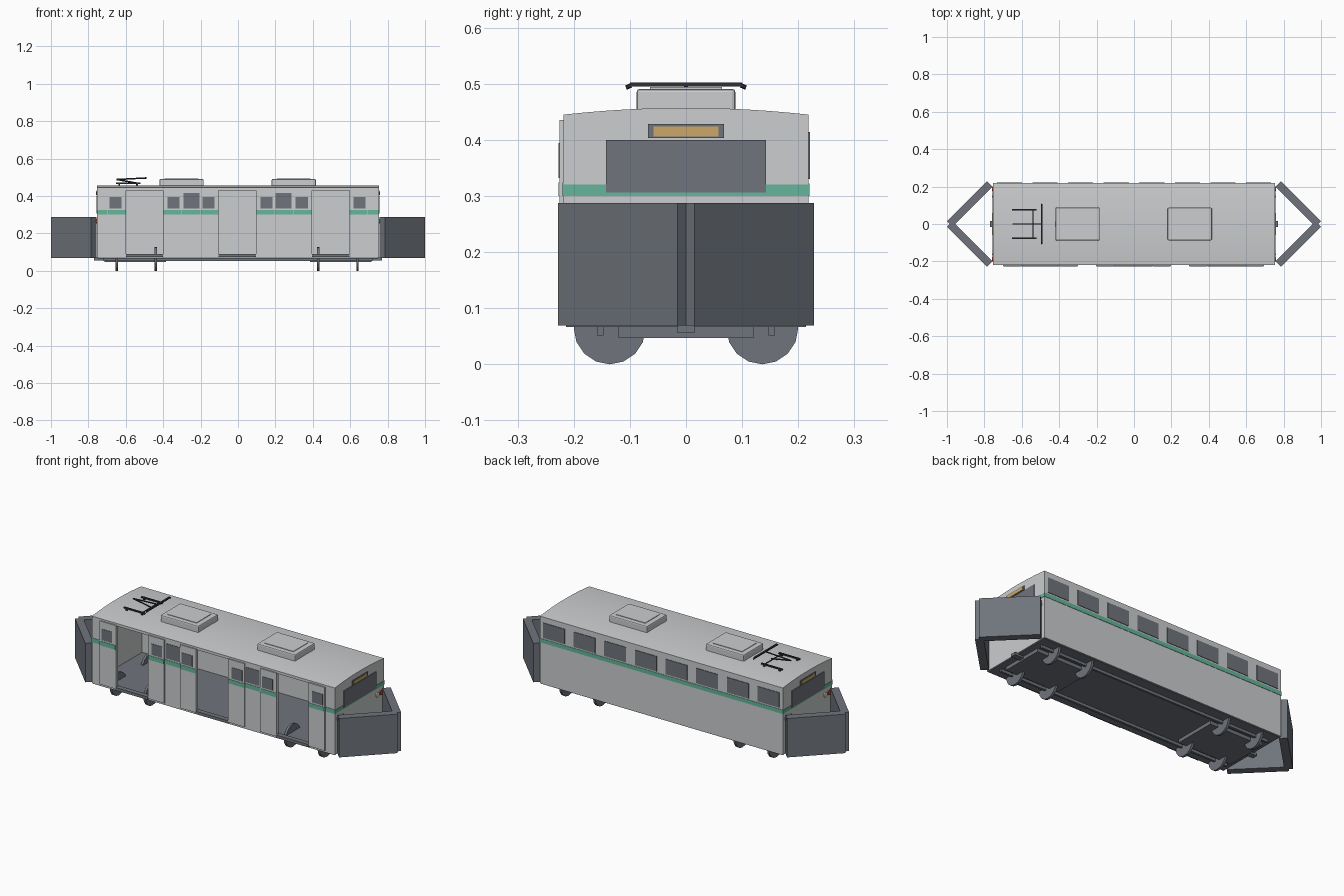
import bpy, bmesh, math
from mathutils import Vector, Matrix

if "Cube" in bpy.data.objects:
    bpy.data.objects.remove(bpy.data.objects["Cube"])


def mat(name, r, g, b):
    m = bpy.data.materials.new(name)
    m.diffuse_color = (r, g, b, 1)
    m.use_nodes = True
    m.node_tree.nodes["Principled BSDF"].inputs["Base Color"].default_value = m.diffuse_color
    return m


BODY = mat("light grey", 0.6, 0.61, 0.62)
SLATE = mat("slate grey", 0.16, 0.175, 0.2)
GREEN = mat("stripe green", 0.13, 0.47, 0.32)
AMBER = mat("amber", 0.6, 0.39, 0.14)
DARK = mat("near black", 0.03, 0.03, 0.035)
RED = mat("lamp red", 0.5, 0.06, 0.05)
LAMP = mat("lamp cream", 0.75, 0.7, 0.55)


def finish(name, bm, m):
    bmesh.ops.recalc_face_normals(bm, faces=bm.faces)
    me = bpy.data.meshes.new(name)
    bm.to_mesh(me)
    bm.free()
    ob = bpy.data.objects.new(name, me)
    bpy.context.collection.objects.link(ob)
    me.materials.append(m)
    return ob


def box(name, x, y, z, m, bevel=0.0, turn=0.0):
    """Box from (min, max) ranges, optionally turned about its own vertical axis."""
    bm = bmesh.new()
    c = Vector([(r[0] + r[1]) / 2 for r in (x, y, z)])
    s = [abs(r[1] - r[0]) for r in (x, y, z)]
    bmesh.ops.create_cube(bm, size=1, matrix=Matrix.Translation(c)
                          @ Matrix.Rotation(turn, 4, 'Z') @ Matrix.Diagonal((*s, 1)))
    if bevel:
        bmesh.ops.bevel(bm, geom=bm.edges[:], offset=bevel, segments=2, profile=0.5, affect='EDGES')
    return finish(name, bm, m)


def rod(name, a, b, r, m, sides=6):
    a, b = Vector(a), Vector(b)
    d = b - a
    bm = bmesh.new()
    bmesh.ops.create_cone(bm, cap_ends=True, segments=sides, radius1=r, radius2=r, depth=d.length,
                          matrix=Matrix.Translation((a + b) / 2)
                          @ d.to_track_quat('Z', 'Y').to_matrix().to_4x4())
    return finish(name, bm, m)


L, W = 0.753, 0.218
DOORS = (-0.5, -0.003, 0.495)
DW = 0.1

# car body shell: arched profile, hollowed, with three door openings at the front
bm = bmesh.new()
prof = [(-W, 0.07)]
for i in range(13):
    t = -1 + i / 6
    prof.append((W * t, 0.457 - 0.012 * t * t))
prof.append((W, 0.07))
f = bm.faces.new([bm.verts.new((-L, y, z)) for y, z in prof])
ext = bmesh.ops.extrude_face_region(bm, geom=[f])
bmesh.ops.translate(bm, vec=(2 * L, 0, 0), verts=[v for v in ext["geom"] if isinstance(v, bmesh.types.BMVert)])
body = finish("car_body", bm, BODY)
cutters = [box("interior_cutter", (-L + 0.015, L - 0.015), (-W + 0.012, W - 0.012), (0.0, 0.434), BODY)]
cutters += [box("door_cutter", (d - DW, d + DW), (-0.3, -0.15), (0.086, 0.43), BODY) for d in DOORS]
for c in cutters:
    mod = body.modifiers.new("cut", 'BOOLEAN')
    mod.operation, mod.solver, mod.object = 'DIFFERENCE', 'EXACT', c
dg = bpy.context.evaluated_depsgraph_get()
cut = bpy.data.meshes.new_from_object(body.evaluated_get(dg))
body.modifiers.clear()
body.data = cut
for c in cutters:
    bpy.data.objects.remove(c)
bpy.context.view_layer.objects.active = body
body.select_set(True)
bpy.ops.object.shade_smooth_by_angle(angle=math.radians(30))

# floor
box("floor", (-L + 0.004, L - 0.004), (-W + 0.004, W - 0.004), (0.066, 0.085), SLATE)

# front side: open door leaves with windows, stripe, sills
for d in DOORS:
    box("door_sill", (d - DW, d + DW), (-0.228, -0.2), (0.074, 0.09), SLATE)
    for s in (-1, 1):
        a, b = sorted((d + s * DW, d + s * (DW + 0.1)))
        box("door_leaf", (a, b), (-0.225, -W + 0.001), (0.08, 0.435), BODY)
        box("leaf_stripe", (a + 0.002, b - 0.002), (-0.227, -0.224), (0.30, 0.324), GREEN)
        c = d + s * (DW + 0.055)
        box("leaf_window", (c - 0.033, c + 0.033), (-0.227, -0.224), (0.332, 0.394), SLATE)
for a, b in ((-L, -0.7), (-0.3, -0.203), (0.197, 0.295), (0.695, L)):
    box("front_stripe", (a, b), (-W - 0.002, -W + 0.001), (0.30, 0.324), GREEN)
for c in (-0.249, 0.243):
    box("front_window", (c - 0.043, c + 0.043), (-W - 0.002, -W + 0.001), (0.332, 0.416), SLATE)

# back side: full stripe and eight windows
box("back_stripe", (-L, L), (W - 0.001, W + 0.002), (0.30, 0.322), GREEN)
for i in range(8):
    c = -0.665 + 0.19 * i
    box("back_window", (c - 0.067, c + 0.067), (W - 0.001, W + 0.003), (0.33, 0.414), SLATE)

for s in (-1, 1):
    def out(a, b):
        return tuple(sorted((s * (L + a), s * (L + b))))
    # end stripe, windscreen and route sign
    box("end_stripe", out(-0.001, 0.002), (-W - 0.002, W + 0.002), (0.30, 0.32), GREEN)
    box("windscreen", out(-0.001, 0.004), (-0.143, 0.143), (0.306, 0.40), SLATE)
    box("sign_frame", out(-0.001, 0.004), (-0.068, 0.068), (0.403, 0.428), SLATE)
    box("sign_panel", out(0.003, 0.006), (-0.058, 0.058), (0.406, 0.424), AMBER)
    for t in (-1, 1):
        # lamps
        for y, m in ((0.155, LAMP), (0.188, RED)):
            rod("end_lamp", (s * (L - 0.001), t * y, 0.265), (s * (L + 0.006), t * y, 0.265), 0.013, m, 12)
        # angled plough walls
        x, y = s * 0.8785, t * 0.1065
        box("plough_wall", (x - 0.151, x + 0.151), (y - 0.0212, y + 0.0212), (0.069, 0.287),
            SLATE, turn=-s * t * math.pi / 4)
    # bogie frame and coupler
    box("bogie_frame", (s * 0.55 - 0.165, s * 0.55 + 0.165), (-0.12, 0.12), (0.047, 0.068), SLATE)
    box("coupler", tuple(sorted((s * 0.7, s * 0.77))), (-0.015, 0.015), (0.056, 0.072), SLATE)

for t in (-1, 1):
    # underframe rails
    box("frame_rail", (-0.72, 0.72), (t * 0.153 - 0.006, t * 0.153 + 0.006), (0.051, 0.068), SLATE)
    # wheels: thin discs facing along the car
    for x in (-0.649, -0.44, 0.43, 0.639):
        w = rod("wheel", (x - 0.0065, t * 0.136, 0.064), (x + 0.0065, t * 0.136, 0.064), 0.064, SLATE, 16)

# roof units
for c in (-0.302, 0.298):
    box("roof_unit", (c - 0.118, c + 0.118), (-0.088, 0.088), (0.445, 0.491), BODY, bevel=0.006)
    box("roof_unit_lid", (c - 0.09, c + 0.09), (-0.064, 0.064), (0.489, 0.494), BODY)

# current collector
for t in (-1, 1):
    y = t * 0.077
    box("collector_base", (-0.652, -0.522), (y - 0.004, y + 0.004), (0.464, 0.471), DARK)
    for x in (-0.635, -0.54):
        box("collector_foot", (x - 0.005, x + 0.005), (y - 0.004, y + 0.004), (0.45, 0.466), DARK)
    rod("collector_horn", (-0.493, t * 0.098, 0.497), (-0.493, t * 0.107, 0.493), 0.004, DARK)
rod("collector_cross", (-0.54, -0.077, 0.467), (-0.54, 0.077, 0.467), 0.003, DARK)
rod("collector_lower_arm", (-0.53, 0, 0.467), (-0.65, 0, 0.488), 0.004, DARK)
rod("collector_upper_arm", (-0.65, 0, 0.488), (-0.493, 0, 0.496), 0.004, DARK)
box("collector_bar", (-0.498, -0.488), (-0.1, 0.1), (0.495, 0.502), DARK)
